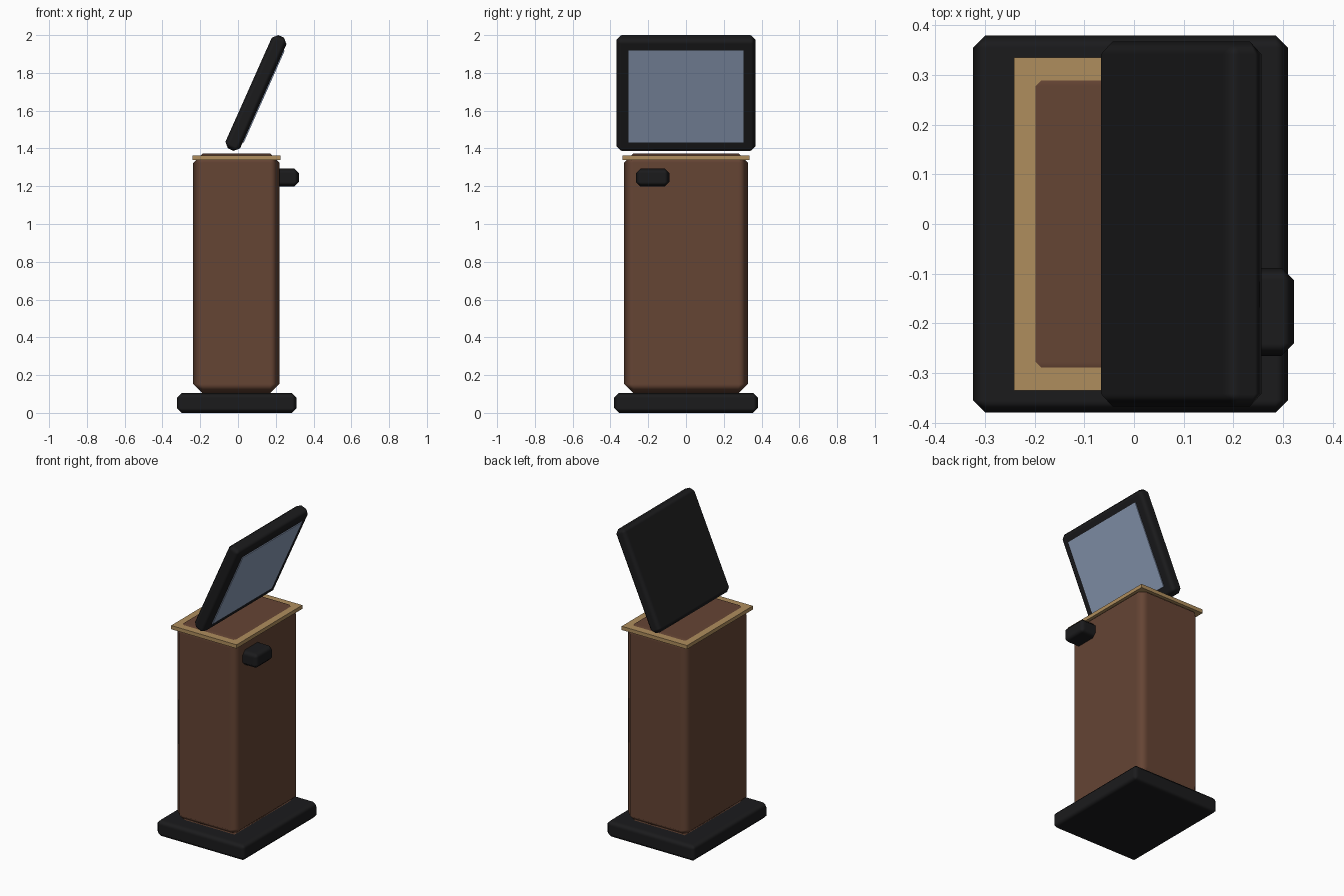
import bpy
from math import radians, sin, cos

if "Cube" in bpy.data.objects:
    bpy.data.objects.remove(bpy.data.objects["Cube"])


def material(name, rgb):
    m = bpy.data.materials.new(name)
    m.diffuse_color = (*rgb, 1)
    m.use_nodes = True
    m.node_tree.nodes["Principled BSDF"].inputs["Base Color"].default_value = m.diffuse_color
    return m


def box(name, centre, size, mat, chamfer=0, tilt=0):
    bpy.ops.mesh.primitive_cube_add(size=1)
    ob = bpy.context.object
    ob.name = name
    ob.scale = size
    bpy.ops.object.transform_apply(location=False, rotation=False, scale=True)
    ob.location = centre
    ob.rotation_euler = (0, tilt, 0)
    ob.data.materials.append(mat)
    if chamfer:
        # single-step chamfer, shaded smooth with flat main faces
        bpy.ops.object.shade_smooth()
        bev = ob.modifiers.new("chamfer", "BEVEL")
        bev.width = chamfer
        bev.segments = 1
        bev.limit_method = 'NONE'
        bev.harden_normals = True
    return ob


brown = material("brown_wood", (0.13, 0.058, 0.034))
gold = material("pale_trim", (0.43, 0.27, 0.11))
black = material("black_plastic", (0.011, 0.011, 0.012))
glass = material("screen_blue", (0.26, 0.33, 0.47))

# Pedestal
box("base", (-0.007, 0, 0.0525), (0.634, 0.76, 0.105), black, 0.025)
box("cabinet", (-0.009, 0, 0.7385), (0.456, 0.656, 1.271), brown, 0.05)
box("top_trim", (-0.009, 0, 1.351), (0.466, 0.67, 0.024), gold)

# Side device
box("side_reader", (0.246, -0.177, 1.246), (0.152, 0.177, 0.096), black, 0.025)

# Tilted display: casing and thin panel on its right-hand face
tilt = radians(24)
cx, cz = 0.095, 1.6935
box("screen_casing", (cx, 0, cz), (0.085, 0.736, 0.656), black, 0.026, tilt)
d = 0.042
box("screen_panel", (cx + d * cos(tilt), 0, cz - d * sin(tilt)),
    (0.012, 0.608, 0.533), glass, 0, tilt)
